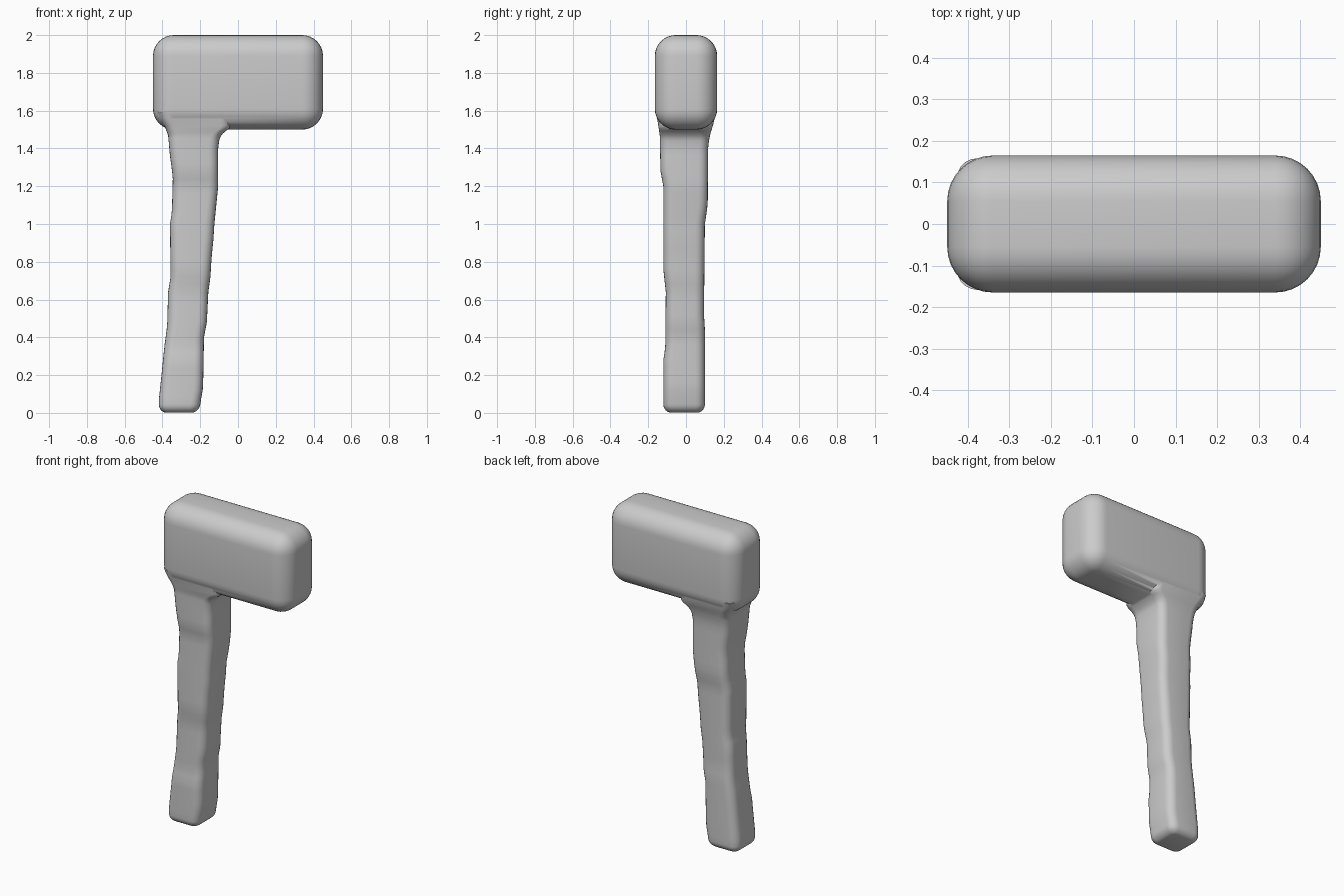
import bpy, bmesh, math

if "Cube" in bpy.data.objects:
    bpy.data.objects.remove(bpy.data.objects["Cube"])

grey = bpy.data.materials.new("plain_grey")
grey.diffuse_color = (0.6, 0.6, 0.6, 1)
grey.use_nodes = True
grey.node_tree.nodes["Principled BSDF"].inputs["Base Color"].default_value = grey.diffuse_color


def make_object(name, bm):
    bmesh.ops.recalc_face_normals(bm, faces=bm.faces)
    mesh = bpy.data.meshes.new(name)
    bm.to_mesh(mesh)
    bm.free()
    mesh.materials.append(grey)
    obj = bpy.data.objects.new(name, mesh)
    bpy.context.collection.objects.link(obj)
    return obj


def sample(profile, z):
    """Linear interpolation of (z, value) points."""
    for (z0, v0), (z1, v1) in zip(profile, profile[1:]):
        if z <= z1:
            return v0 + (v1 - v0) * max(0, (z - z0) / (z1 - z0))
    return profile[-1][1]


def ring(bm, x0, x1, y0, y1, r, z, steps=5):
    """Rounded rectangle of vertices at height z."""
    verts = []
    corners = [(x1 - r, y1 - r), (x0 + r, y1 - r), (x0 + r, y0 + r), (x1 - r, y0 + r)]
    for i, (cx, cy) in enumerate(corners):
        for s in range(steps + 1):
            a = math.pi / 2 * (i + s / steps)
            verts.append(bm.verts.new((cx + r * math.cos(a), cy + r * math.sin(a), z)))
    return verts


# Head: rounded block
bm = bmesh.new()
bmesh.ops.create_cube(bm, size=1)
for v in bm.verts:
    v.co.x *= 0.90
    v.co.y *= 0.33
    v.co.z = v.co.z * 0.5 + 1.75
bmesh.ops.bevel(bm, geom=bm.edges[:], offset=0.11, segments=8, profile=0.5, affect='EDGES')
head = make_object("mallet_head", bm)

# Handle: uneven whittled shaft, one wavy outline for each side
left = [(0, -.42), (.08, -.418), (.2, -.405), (.35, -.39), (.46, -.375), (.64, -.37),
        (.72, -.357), (1, -.36), (1.06, -.35), (1.25, -.345), (1.36, -.36), (1.47, -.37),
        (1.51, -.385), (1.55, -.41), (1.6, -.43)]
right = [(0, -.205), (.06, -.198), (.13, -.185), (.4, -.18), (.48, -.165), (.64, -.157),
         (.72, -.146), (.82, -.14), (.92, -.13), (1, -.125), (1.1, -.115), (1.2, -.105),
         (1.42, -.105), (1.46, -.095), (1.485, -.075), (1.51, -.04), (1.6, -.04)]
front = [(0, -.12), (.28, -.12), (.34, -.11), (.64, -.107), (.76, -.12), (1.2, -.12),
         (1.28, -.135), (1.47, -.139), (1.53, -.148), (1.6, -.160)]
back = [(0, .10), (.45, .10), (.52, .095), (1, .10), (1.1, .115), (1.42, .117),
        (1.48, .13), (1.53, .145), (1.6, .160)]

bm = bmesh.new()
rings = []
foot = 0.045
# (height, inset) pairs: rounded foot, then the shaft
levels = [(foot * (1 - math.cos(a)), foot * (1 - math.sin(a)))
          for a in [math.pi / 2 * i / 6 for i in range(1, 7)]]
levels += [(.08 + .04 * i, 0) for i in range(35)]
levels += [(1.455 + .0125 * i, 0) for i in range(12)]
for z, d in levels:
    rings.append(ring(bm, sample(left, z) + d, sample(right, z) - d,
                      sample(front, z) + d, sample(back, z) - d, 0.05 - d * 0.8, z))
for a, b in zip(rings, rings[1:]):
    for i in range(len(a)):
        j = (i + 1) % len(a)
        bm.faces.new((a[i], a[j], b[j], b[i]))
bm.faces.new(rings[0])
bm.faces.new(rings[-1])
handle = make_object("handle", bm)

# Fuse the handle into the head
union = head.modifiers.new("fuse", 'BOOLEAN')
union.operation = 'UNION'
union.solver = 'EXACT'
union.object = handle
bpy.context.view_layer.objects.active = head
head.select_set(True)
bpy.ops.object.modifier_apply(modifier=union.name)
bpy.data.objects.remove(handle)
head.name = "mallet"
bpy.ops.object.shade_smooth_by_angle(angle=math.radians(50))
